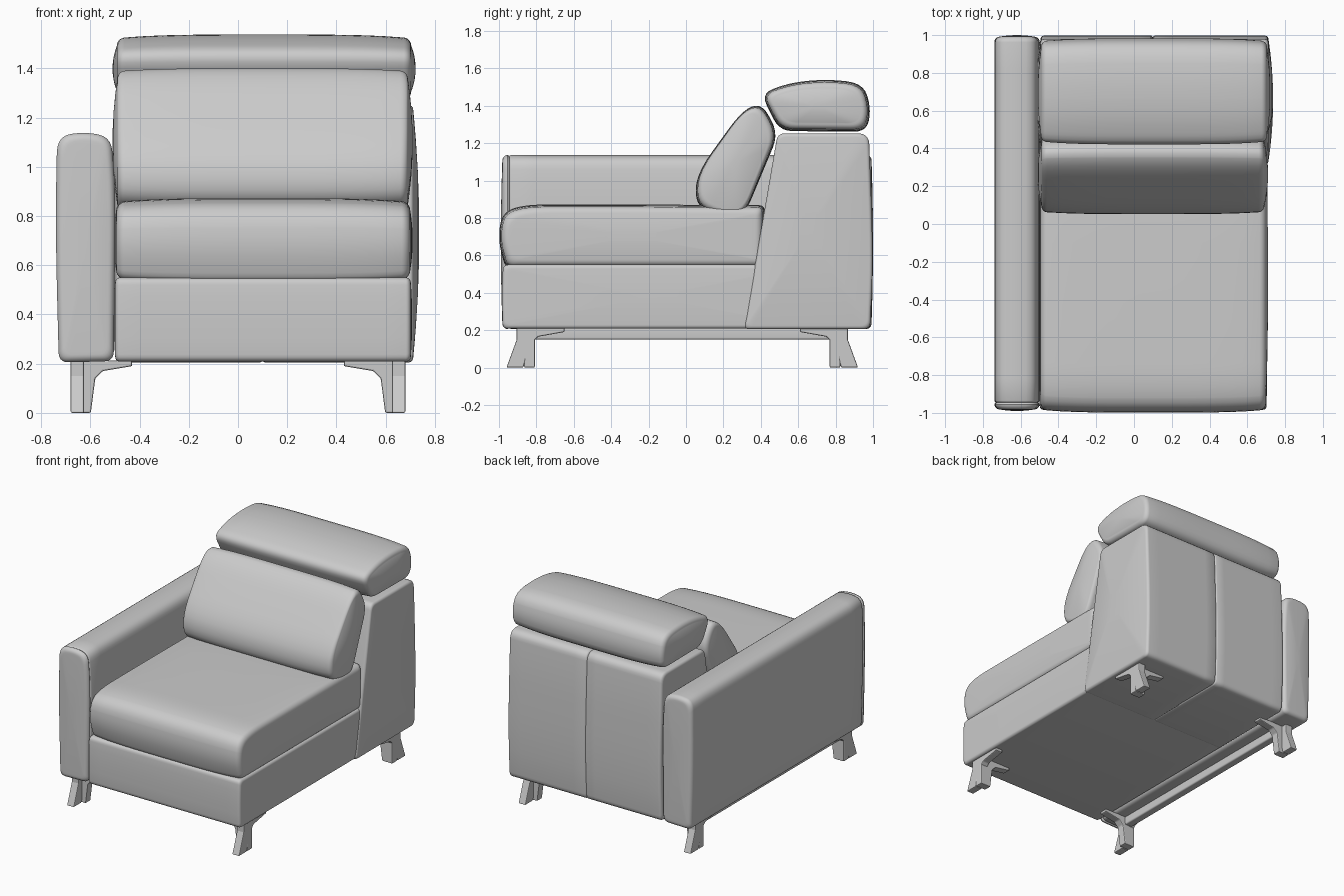
import bpy, bmesh, math
from mathutils import Vector

if "Cube" in bpy.data.objects:
    bpy.data.objects.remove(bpy.data.objects["Cube"])


def fillet(points, steps=5):
    """Round each (u, v, radius) corner of a closed profile."""
    out = []
    n = len(points)
    for i, (u, v, r) in enumerate(points):
        p = Vector((u, v))
        a = Vector(points[i - 1][:2]) - p
        b = Vector(points[(i + 1) % n][:2]) - p
        if r <= 0:
            out.append(p)
            continue
        pa = p + a.normalized() * min(r, a.length * 0.48)
        pb = p + b.normalized() * min(r, b.length * 0.48)
        for k in range(steps + 1):
            t = k / steps
            out.append(pa * (1 - t) ** 2 + p * 2 * t * (1 - t) + pb * t * t)
    return out


def cushion(name, profile, w0, w1, axis='x', edge=0.03, crown=0.0, dome=0.0, seams=()):
    """Loft a rounded profile from w0 to w1 with soft ends, a crown and domed caps."""
    pts = fillet(profile)
    lo = Vector((min(p.x for p in pts), min(p.y for p in pts)))
    hi = Vector((max(p.x for p in pts), max(p.y for p in pts)))
    mid, half = (lo + hi) / 2, (hi - lo) / 2
    a, b = w0 + dome, w1 - dome
    length = b - a

    # stations along the loft: (position, inset)
    body = []
    for k in range(7):
        ang = k / 6 * math.pi / 2
        d = edge * (1 - math.cos(ang))
        body += [(a + d, edge * (1 - math.sin(ang))), (b - d, edge * (1 - math.sin(ang)))]
    for k in range(1, 14):
        body.append((a + edge + (length - 2 * edge) * k / 14, 0))
    for s in seams:
        body = [q for q in body if abs(q[0] - s) > 0.012]
        body += [(s - 0.01, 0), (s - 0.004, 0.003), (s, 0.008), (s + 0.004, 0.003), (s + 0.01, 0)]
    body.sort()
    rings = [(w, i + crown * abs(2 * (w - a) / length - 1) ** 4, 1) for w, i in body]
    end = edge + crown
    caps = [0.97, 0.9, 0.75, 0.5, 0.2] if dome else []
    rings = ([(a - dome * (1 - s * s), end, s) for s in reversed(caps)] + rings +
             [(b + dome * (1 - s * s), end, s) for s in caps])

    bm = bmesh.new()
    loops = []
    for w, inset, s in rings:
        loop = []
        for p in pts:
            u = mid.x + (p.x - mid.x) * (half.x - inset) / half.x * s
            v = mid.y + (p.y - mid.y) * (half.y - inset) / half.y * s
            loop.append(bm.verts.new((w, u, v) if axis == 'x' else (u, w, v)))
        loops.append(loop)
    n = len(pts)
    for l0, l1 in zip(loops, loops[1:]):
        for i in range(n):
            j = (i + 1) % n
            bm.faces.new((l0[i], l0[j], l1[j], l1[i]))
    bm.faces.new(loops[0])
    bm.faces.new(loops[-1])
    bmesh.ops.recalc_face_normals(bm, faces=bm.faces)
    me = bpy.data.meshes.new(name)
    bm.to_mesh(me)
    bm.free()
    ob = bpy.data.objects.new(name, me)
    bpy.context.collection.objects.link(ob)
    bpy.context.view_layer.objects.active = ob
    ob.select_set(True)
    bpy.ops.object.shade_smooth_by_angle(angle=math.radians(35))
    ob.select_set(False)
    return ob


def plank(name, profile, w0, w1, axis, mx, my):
    """Extruded leg plate, mirrored to one of the four corners."""
    bm = bmesh.new()
    shift = -0.04 if my < 0 else 0
    rings = []
    for w in (w0, w1):
        co = [(w, u, v) if axis == 'x' else (u, w, v) for u, v in profile]
        rings.append([bm.verts.new((x * mx, y * my + shift, z)) for x, y, z in co])
    n = len(profile)
    for i in range(n):
        j = (i + 1) % n
        bm.faces.new((rings[0][i], rings[0][j], rings[1][j], rings[1][i]))
    for r in rings:
        bm.faces.new(r)
    bmesh.ops.recalc_face_normals(bm, faces=bm.faces)
    me = bpy.data.meshes.new(name)
    bm.to_mesh(me)
    bm.free()
    ob = bpy.data.objects.new(name, me)
    bpy.context.collection.objects.link(ob)
    mod = ob.modifiers.new("soft_edges", 'BEVEL')
    mod.width = 0.006
    mod.segments = 2


# armrest, running the full depth on the left
cushion("armrest", [(-0.728, 0.205, 0.04), (-0.742, 0.75, 0.3), (-0.735, 1.125, 0.07),
                    (-0.62, 1.142, 0.1), (-0.515, 1.12, 0.06), (-0.497, 0.9, 0.2),
                    (-0.505, 0.21, 0.04)],
        -0.99, 1.0, axis='y', edge=0.03, dome=0.008, seams=(-0.945,))

# seat base
cushion("seat_base", [(-0.98, 0.208, 0.03), (-0.985, 0.4, 0.1), (-0.978, 0.55, 0.03),
                      (0.6, 0.55, 0.02), (0.6, 0.208, 0.02)],
        -0.505, 0.708, edge=0.02, dome=0.006)

# seat cushion with a full rounded front
cushion("seat_cushion", [(-0.965, 0.53, 0.04), (-1.005, 0.68, 0.12), (-0.985, 0.83, 0.10),
                         (-0.86, 0.872, 0.12), (-0.3, 0.872, 0.2), (0.42, 0.868, 0.03),
                         (0.42, 0.53, 0.02)],
        -0.505, 0.71, edge=0.035, crown=0.015, dome=0.01)

# upright back frame with a centre seam
cushion("back_frame", [(0.31, 0.205, 0.03), (0.985, 0.205, 0.04), (1.002, 0.6, 0.3),
                       (0.978, 1.252, 0.06), (0.49, 1.252, 0.04)],
        -0.52, 0.737, edge=0.02, dome=0.025, seams=(0.1,))

# leaning back cushion
cushion("back_cushion", [(0.055, 0.86, 0.07), (0.05, 1.03, 0.15), (0.30, 1.375, 0.12),
                         (0.405, 1.415, 0.08), (0.495, 1.25, 0.08), (0.32, 0.83, 0.08),
                         (0.235, 0.79, 0.08)],
        -0.51, 0.71, edge=0.03, crown=0.012, dome=0.02)

# headrest
cushion("headrest", [(0.40, 1.465, 0.07), (0.56, 1.525, 0.15), (0.76, 1.542, 0.15),
                     (0.95, 1.52, 0.10), (0.99, 1.38, 0.10), (0.965, 1.26, 0.07),
                     (0.50, 1.265, 0.07)],
        -0.51, 0.722, edge=0.03, crown=0.015, dome=0.018)

# legs: two crossing plates with a mounting bracket each
side_profile = [(-0.96, 0), (-0.87, 0), (-0.835, 0.12), (-0.79, 0.165), (-0.65, 0.19),
                (-0.65, 0.212), (-0.905, 0.212), (-0.905, 0.15)]
front_profile = [(-0.68, 0), (-0.598, 0), (-0.58, 0.14), (-0.55, 0.17), (-0.43, 0.19),
                 (-0.43, 0.212), (-0.68, 0.212)]
for fy, my in (("front", 1), ("back", -1)):
    for fx, mx in (("left", 1), ("right", -1)):
        plank(f"{fy}_{fx}_leg_outer", side_profile, -0.68, -0.625, 'x', mx, my)
        plank(f"{fy}_{fx}_leg_inner", front_profile, -0.865, -0.808, 'y', mx, my)

# rail between the legs under the armrest
cushion("under_rail", [(-0.66, 0.15, 0.012), (-0.60, 0.15, 0.012), (-0.60, 0.212, 0.01),
                       (-0.66, 0.212, 0.01)], -0.83, 0.79, axis='y', edge=0.004)
